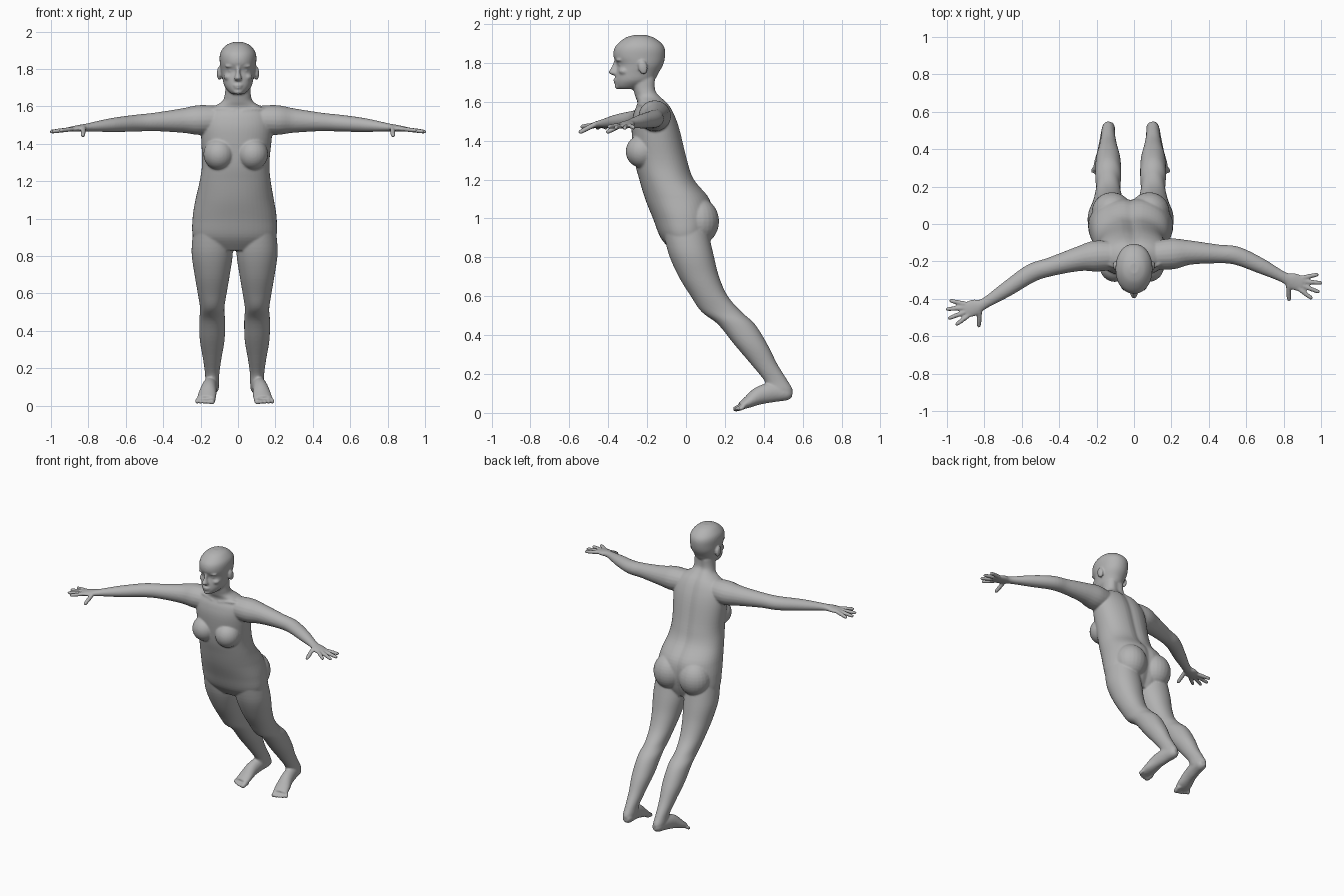
import bpy, bmesh
from math import sin, cos, tau, exp, copysign
from mathutils import Vector, Matrix

cube = bpy.data.objects.get("Cube")
if cube:
    bpy.data.objects.remove(cube)

grey = (.45, .45, .45, 1)
clay = bpy.data.materials.new("grey clay")
clay.use_nodes = True
clay.diffuse_color = grey
clay.node_tree.nodes["Principled BSDF"].inputs["Base Color"].default_value = grey

bm = bmesh.new()
SIDES = (-1, 1)


def clamp(value, low, high):
    return max(low, min(high, value))


def middle(z):
    """The trunk drifts slightly to one side below the neck."""
    return -clamp(.03 * (1.7 - z), 0, .018)


def spline(rows, steps=5):
    """Catmull-Rom interpolation of number rows."""
    rows = [Vector(row) for row in rows]
    padded = [rows[0], *rows, rows[-1]]
    points = []
    for before, start, end, after in zip(padded, padded[1:], padded[2:], padded[3:]):
        tangent_in, tangent_out = (end - before) / 2, (after - start) / 2
        for step in range(steps):
            t = step / steps
            ease = t * t * (3 - 2 * t)
            points.append(start.lerp(end, ease) + tangent_in * t * (1 - t) ** 2
                          - tangent_out * t * t * (1 - t))
    return points + [rows[-1]]


def skin(rings):
    """Close a stack of point rings into a solid."""
    rings = [[bm.verts.new(point) for point in ring] for ring in rings]
    faces = [bm.faces.new(rings[0]), bm.faces.new(rings[-1])]
    for low, high in zip(rings, rings[1:]):
        for i in range(len(low)):
            faces.append(bm.faces.new((low[i - 1], low[i], high[i], high[i - 1])))
    bmesh.ops.recalc_face_normals(bm, faces=faces)


def stack(rows, offset=0, power=.95, groove=0, sides=48):
    """Level sections: height, front y, back y, half width; groove dents the spine."""
    rings = []
    for z, front, back, half_width in spline(rows):
        ring = []
        for k in range(sides):
            c, s = cos(tau * k / sides), sin(tau * k / sides)
            x = half_width * copysign(abs(c) ** power, c)
            y = (front + back + (back - front) * copysign(abs(s) ** power, s)) / 2
            if s > 0:
                y -= groove * exp(-(x / .03) ** 2)
            ring.append((middle(z) + offset + x, y, z))
        rings.append(ring)
    skin(rings)


def tube(rows, sides=20):
    """Sections across a path: x, y, z, half width, half height."""
    points = spline(rows)
    rings = []
    for i, point in enumerate(points):
        ahead, behind = points[min(i + 1, len(points) - 1)], points[max(i - 1, 0)]
        along = (ahead - behind).to_3d().normalized()
        across = along.cross(Vector((0, 0, 1))).normalized()
        up = across.cross(along)
        rings.append([point.to_3d() + across * point[3] * cos(tau * k / sides)
                      + up * point[4] * sin(tau * k / sides) for k in range(sides)])
    skin(rings)


def ball(centre, size, tilt=0):
    matrix = (Matrix.Translation(centre) @ Matrix.Rotation(tilt, 4, 'X')
              @ Matrix.Diagonal((*size, 1)))
    bmesh.ops.create_uvsphere(bm, u_segments=24, v_segments=16, radius=1, matrix=matrix)


def digit(start, end, radius):
    """A finger or toe as a rod with a tapered tip."""
    start, end = Vector(start), Vector(end)
    tube([(*start.lerp(end, t), radius * taper, radius * taper)
          for t, taper in ((0, 1), (.5, 1), (.9, .85), (1, .4))], sides=12)


# Trunk and neck
stack([(.83, -.07, .09, .15), (.9, -.13, .12, .22), (1, -.17, .14, .225),
       (1.1, -.21, .125, .21), (1.2, -.24, .045, .19), (1.3, -.265, .01, .18),
       (1.46, -.28, -.03, .19), (1.54, -.27, -.06, .18), (1.59, -.25, -.09, .14),
       (1.625, -.26, -.125, .085), (1.66, -.27, -.15, .07), (1.72, -.285, -.15, .066)],
      power=.9, groove=.012)

# Skull
stack([(1.665, -.345, -.27, .03), (1.68, -.36, -.22, .05), (1.71, -.364, -.165, .073),
       (1.75, -.36, -.14, .083), (1.79, -.354, -.118, .092), (1.83, -.372, -.108, .097),
       (1.87, -.37, -.108, .098), (1.9, -.35, -.125, .088), (1.93, -.31, -.165, .06),
       (1.944, -.265, -.21, .025)])

# Nose, lips and chin
stack([(1.735, -.37, -.34, .014), (1.75, -.398, -.34, .02),
       (1.78, -.382, -.34, .011), (1.81, -.37, -.34, .011)])
ball((0, -.357, 1.713), (.027, .018, .007))
ball((0, -.355, 1.7), (.023, .018, .007))
ball((0, -.348, 1.678), (.025, .019, .014))

for side in SIDES:
    # Eyes, brows, cheeks and ears
    ball((side * .036, -.33, 1.792), (.019, .018, .012))
    ball((side * .038, -.342, 1.815), (.032, .019, .008))
    ball((side * .047, -.315, 1.757), (.029, .031, .021))
    ball((side * .1, -.222, 1.777), (.013, .024, .037), tilt=.2)

    # Breasts, buttocks and collar bones
    ball((middle(1.3) + side * .09, -.225, 1.345), (.083, .085, .085))
    ball((middle(1) + side * .1, .065, .985), (.108, .105, .12))
    tube([(side * .02, -.245, 1.575, .014, .01), (side * .1, -.225, 1.585, .014, .012),
          (side * .17, -.19, 1.575, .012, .012)])

    # Leg
    stack([(.95, -.12, .11, .1), (.82, -.09, .14, .11), (.7, -.037, .17, .094),
           (.6, .025, .215, .077), (.52, .08, .285, .065), (.455, .165, .355, .069),
           (.35, .25, .42, .066), (.25, .335, .47, .049), (.17, .4, .52, .038),
           (.12, .42, .548, .037), (.085, .45, .54, .03)], offset=side * .12)

    # Foot, turned slightly outward, from heel to ball
    tube([(middle(0) + side * (.12 + .15 * (.5 - y)), y, z, width, height)
          for y, z, width, height in (
              (.545, .1, .018, .018), (.52, .1, .034, .036), (.45, .105, .038, .05),
              (.38, .09, .042, .047), (.32, .056, .05, .031), (.28, .035, .049, .019))])

    # Toes, the big one innermost
    for toe in range(5):
        x = middle(0) + side * (.117 + .02 * toe)
        digit((x, .3, .034), (x + side * .006, .243 + .002 * toe ** 2, .017),
              .0115 if toe else .016)

    # The right arm sweeps further forward; both droop towards the hand
    def reach(x, y):
        sweep = .14 * clamp((x - .15) / .6, 0, 1) if side < 0 else 0
        return side * x, y - sweep, 1.53 - .065 * x * x

    # Arm from shoulder to palm
    tube([(*reach(x, y), width, height) for x, y, width, height in (
        (.07, -.17, .07, .07), (.2, -.16, .083, .08), (.3, -.153, .065, .065),
        (.45, -.16, .05, .049), (.55, -.17, .049, .045), (.68, -.225, .041, .037),
        (.8, -.285, .029, .022), (.85, -.305, .044, .018), (.9, -.322, .042, .013))])

    # Fingers fan out from the little finger to the index, then the thumb
    for finger in range(4):
        angle = .2 - .28 * finger
        length = .11 if finger in (1, 2) else .09
        x, y = .9 - .002 * finger ** 2, -.287 - .02 * finger
        digit(reach(x, y), reach(x + length * cos(angle), y + length * sin(angle)), .0125)
    thumb_tip = Vector(reach(.83, -.412)) - Vector((0, 0, .045))
    digit(reach(.825, -.325), thumb_tip, .0135)

# Fuse everything into one soft skin
mesh = bpy.data.meshes.new("body")
bm.to_mesh(mesh)
bm.free()
mesh.materials.append(clay)
body = bpy.data.objects.new("body", mesh)
bpy.context.collection.objects.link(body)
fuse = body.modifiers.new("fuse", 'REMESH')
fuse.mode = 'VOXEL'
fuse.voxel_size = .006
fuse.use_smooth_shade = True
soften = body.modifiers.new("soften", 'SMOOTH')
soften.factor = .5
soften.iterations = 5
